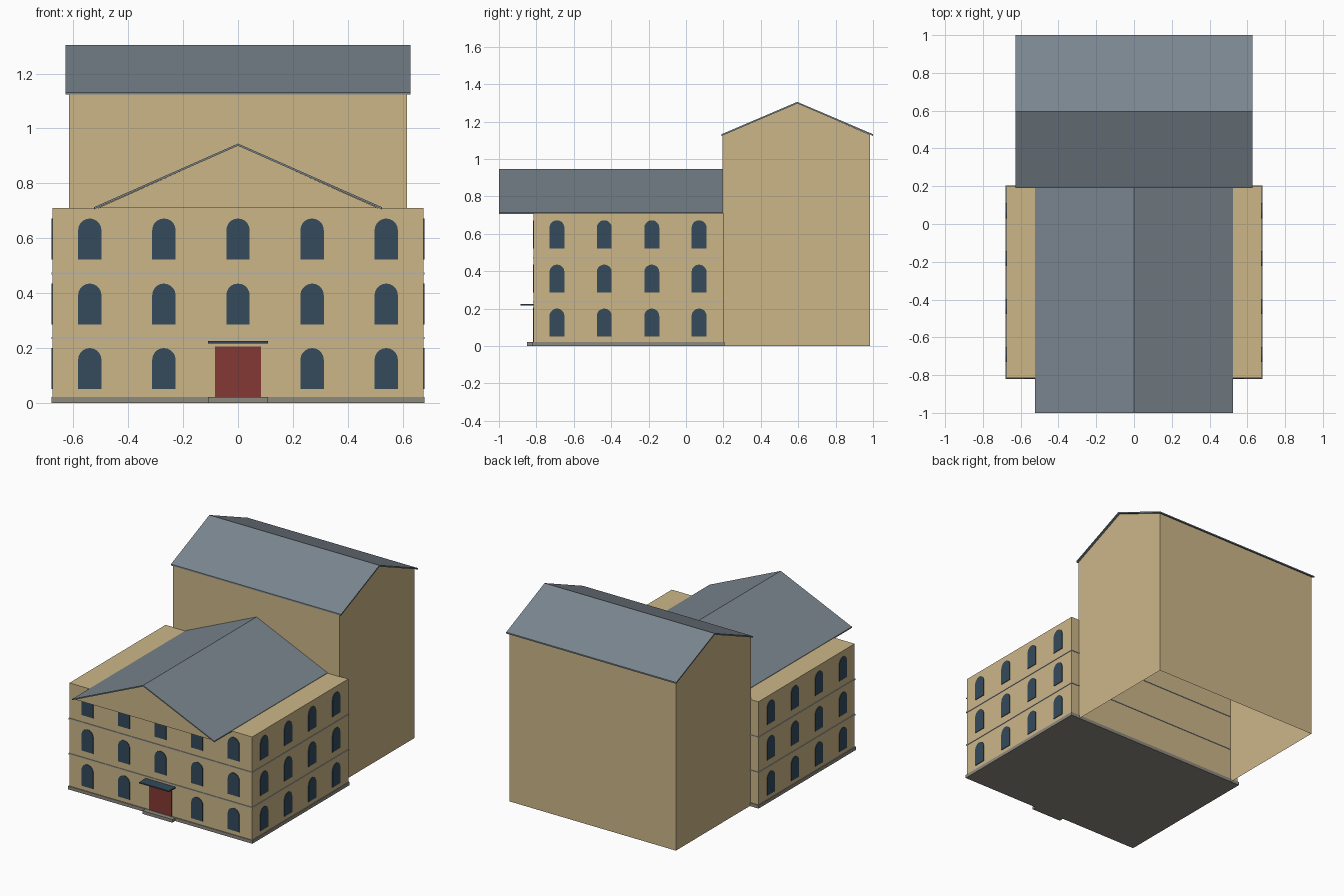
import bpy, bmesh, math
from mathutils import Vector

if "Cube" in bpy.data.objects:
    bpy.data.objects.remove(bpy.data.objects["Cube"])


def material(name, srgb):
    m = bpy.data.materials.new(name)
    lin = [c / 12.92 if c <= 0.04045 else ((c + 0.055) / 1.055) ** 2.4 for c in srgb]
    m.diffuse_color = (*lin, 1)
    m.use_nodes = True
    m.node_tree.nodes["Principled BSDF"].inputs["Base Color"].default_value = m.diffuse_color
    return m


SAND = material("sandstone", (0.80, 0.715, 0.535))
SLATE = material("slate", (0.48, 0.525, 0.56))
STONE = material("grey stone", (0.555, 0.54, 0.50))
BAND = material("pale stone", (0.72, 0.70, 0.66))
GLASS = material("dark glass", (0.205, 0.29, 0.355))
RED = material("red door", (0.52, 0.22, 0.20))


def prism(name, profile, axis, lo, hi, mat, open_bottom=False):
    """Extrude a (horizontal, z) profile along the x or y axis."""
    bm = bmesh.new()
    place = (lambda u, z, d: (d, u, z)) if axis == "x" else (lambda u, z, d: (u, d, z))
    a = [bm.verts.new(place(u, z, lo)) for u, z in profile]
    b = [bm.verts.new(place(u, z, hi)) for u, z in profile]
    bm.faces.new(a)
    bm.faces.new(b)
    n = len(profile)
    for i in range(n):
        j = (i + 1) % n
        bm.faces.new((a[i], a[j], b[j], b[i]))
    bmesh.ops.recalc_face_normals(bm, faces=bm.faces[:])
    if open_bottom:
        bm.normal_update()
        down = [f for f in bm.faces if f.normal.z < -0.9]
        bmesh.ops.delete(bm, geom=down, context='FACES')
    me = bpy.data.meshes.new(name)
    bm.to_mesh(me)
    bm.free()
    me.materials.append(mat)
    ob = bpy.data.objects.new(name, me)
    bpy.context.collection.objects.link(ob)
    return ob


def box(name, x0, x1, y0, y1, z0, z1, mat):
    return prism(name, [(x0, z0), (x1, z0), (x1, z1), (x0, z1)], "y", y0, y1, mat)


def gable_roof(name, axis, mid, half, eave, ridge, t, lo, hi):
    """Thin folded roof sheet with vertical thickness t."""
    pts = [(mid - half, eave), (mid, ridge), (mid + half, eave),
           (mid + half, eave - t), (mid, ridge - t), (mid - half, eave - t)]
    return prism(name, pts, axis, lo, hi, SLATE)


def arch(c, z, w, h, steps=10):
    """Round-headed window outline."""
    r = w / 2
    pts = [(c - r, z), (c + r, z)]
    for i in range(steps + 1):
        a = math.pi * i / steps
        pts.append((c + r * math.cos(a), z + h - r + r * math.sin(a)))
    return pts


# Front block, plinth and step
X, Y0, Y1, TOP = 0.675, -0.815, 0.20, 0.71
box("front_block", -X, X, Y0, Y1, 0.02, TOP, SAND)
box("plinth", -0.68, 0.68, -0.82, 0.205, 0, 0.022, STONE)
box("door_step", -0.11, 0.11, -0.85, -0.818, 0, 0.021, STONE)

# String courses between floors
for i, z in enumerate((0.237, 0.472)):
    box(f"string_course_{i}", -0.679, 0.679, -0.819, 0.204, z - 0.004, z + 0.004, BAND)

# Door and canopy
box("door", -0.083, 0.083, Y0 - 0.004, Y0 + 0.002, 0.022, 0.205, RED)
box("door_canopy", -0.11, 0.11, -0.885, Y0, 0.217, 0.225, GLASS)

# Windows on front and both sides
for f, z in enumerate((0.05, 0.285, 0.522)):
    for i, x in enumerate((-0.54, -0.27, 0, 0.27, 0.54)):
        if f == 0 and x == 0:
            continue
        prism(f"front_window_{f}_{i}", arch(x, z, 0.085, 0.15), "y", Y0 - 0.004, Y0 + 0.002, GLASS)
    for i, y in enumerate((-0.69, -0.437, -0.183, 0.07)):
        for side, s in (("right", 1), ("left", -1)):
            lo, hi = sorted((s * (X - 0.002), s * (X + 0.004)))
            prism(f"{side}_window_{f}_{i}", arch(y, z, 0.08, 0.15), "x", lo, hi, GLASS)

# Front pediment and its roof
prism("pediment", [(-0.51, TOP), (0.51, TOP), (0, 0.938)], "y", -0.99, 0.2, SAND)
gable_roof("front_roof", "y", 0, 0.525, 0.713, 0.945, 0.008, -1.0, 0.2)

# Tall rear hall, open underneath, with gabled roof
prism("rear_hall", [(0.195, 0), (0.985, 0), (0.985, 1.128), (0.595, 1.297), (0.195, 1.126)],
      "x", -0.615, 0.615, SAND, open_bottom=True)
gable_roof("rear_roof", "x", 0.595, 0.405, 1.132, 1.305, 0.009, -0.628, 0.628)
